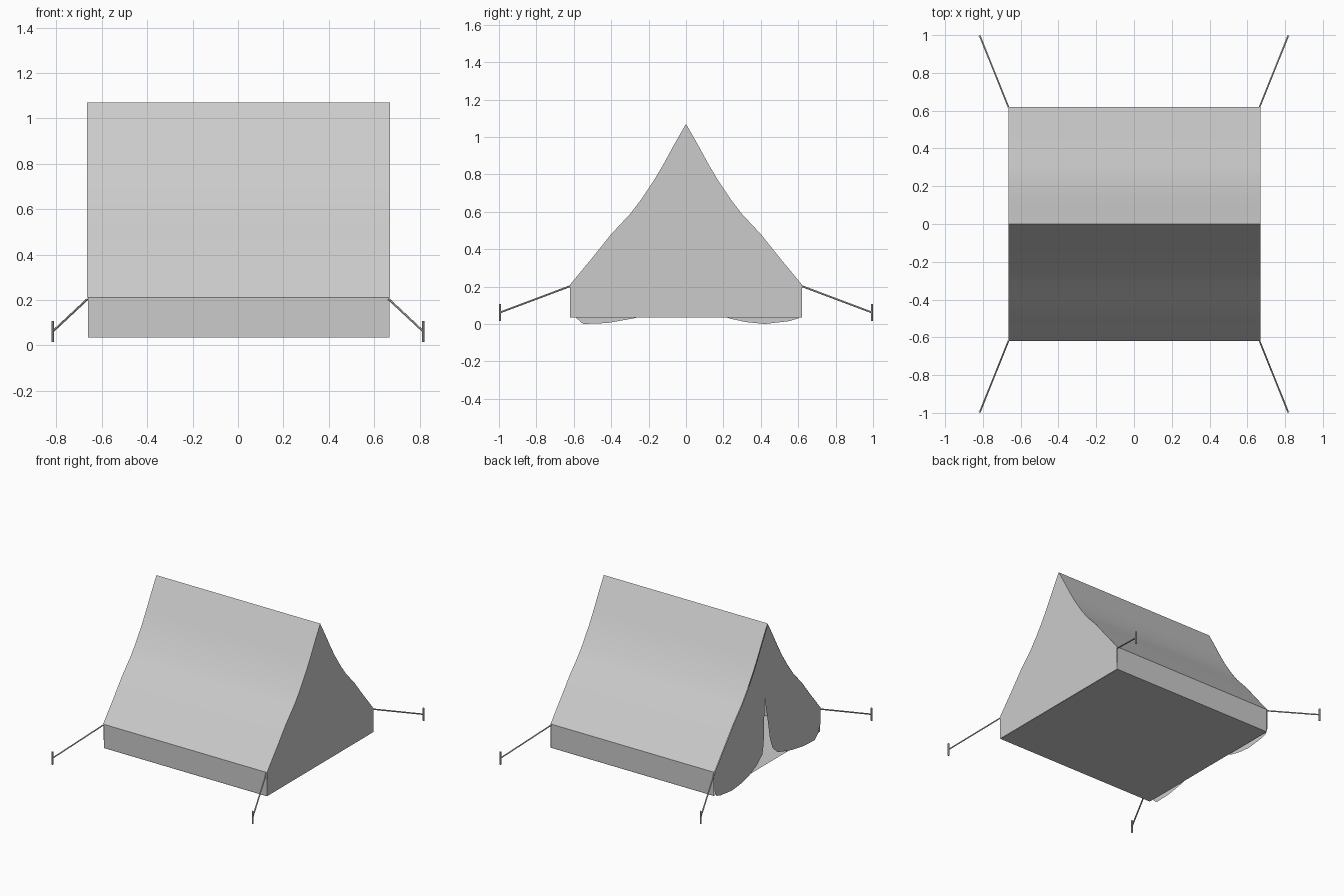
import bpy
from mathutils import Vector

if "Cube" in bpy.data.objects:
    bpy.data.objects.remove(bpy.data.objects["Cube"])

# Half of the sagging roof profile (y, z), from ridge to eave
HALF = [(0, 1.07), (0.06, 0.965), (0.12, 0.855), (0.17, 0.77), (0.24, 0.665),
        (0.30, 0.587), (0.40, 0.48), (0.50, 0.355), (0.62, 0.21)]


def mesh_object(name, verts, faces, smooth=False):
    me = bpy.data.meshes.new(name)
    me.from_pydata(verts, [], faces)
    me.update()
    ob = bpy.data.objects.new(name, me)
    bpy.context.collection.objects.link(ob)
    if smooth:
        bpy.ops.object.select_all(action='DESELECT')
        ob.select_set(True)
        bpy.context.view_layer.objects.active = ob
        bpy.ops.object.shade_smooth_by_angle(angle=0.5)
    return ob


def strip(name, profile, x0, x1, smooth=False):
    """Sheet made by sweeping a (y, z) profile along x."""
    n = len(profile)
    verts = [(x, y, z) for x in (x0, x1) for y, z in profile]
    faces = [(i, i + n, i + n + 1, i + 1) for i in range(n - 1)]
    return mesh_object(name, verts, faces, smooth)


def panel(name, outline, x):
    """Flat sheet in the yz plane."""
    return mesh_object(name, [(x, y, z) for y, z in outline],
                       [tuple(range(len(outline)))])


def rod(name, a, b, radius, sides=6):
    a, b = Vector(a), Vector(b)
    d = b - a
    bpy.ops.mesh.primitive_cylinder_add(
        vertices=sides, radius=radius, depth=d.length, location=(a + b) / 2,
        rotation=d.to_track_quat('Z', 'Y').to_euler())
    bpy.context.object.name = name


mirror = [(-y, z) for y, z in HALF]

# Roof, side walls and floor
strip("roof", mirror[::-1] + HALF[1:], -0.665, 0.67, True)
for s, side in ((-1, "front"), (1, "back")):
    strip(side + "_wall", [(s * 0.62, 0.21), (s * 0.618, 0.035)], -0.66, 0.668)
strip("floor", [(-0.62, 0.035), (0.62, 0.035)], -0.66, 0.668)

# Closed end
panel("closed_end", mirror[::-1] + HALF[1:] + [(0.62, 0.035), (-0.62, 0.035)], 0.67)

# Door flaps with a narrow opening and drooping hems
panel("door_flap_back",
      HALF + [(0.62, 0.07), (0.60, 0.03), (0.55, 0.015), (0.42, 0.0), (0.32, 0.01),
              (0.23, 0.03), (0.13, 0.075), (0.065, 0.13), (0.05, 0.2),
              (0.04, 0.5), (0.04, 0.78)], -0.668)
panel("door_flap_front",
      mirror + [(-0.62, 0.10), (-0.59, 0.035), (-0.55, 0.0), (-0.42, 0.005),
                (-0.28, 0.03), (-0.12, 0.075), (-0.06, 0.13), (-0.03, 0.21),
                (0.0, 0.38), (0.038, 0.56), (0.04, 0.78)], -0.663)

# Guy ropes and pegs at the four corners
for sx in (-1, 1):
    for sy in (-1, 1):
        tag = ("left" if sx < 0 else "right") + ("_front" if sy < 0 else "_back")
        rod("rope_" + tag, (sx * 0.665, sy * 0.62, 0.202),
            (sx * 0.815, sy * 0.993, 0.062), 0.005)
        rod("peg_" + tag, (sx * 0.816, sy * 0.994, 0.015),
            (sx * 0.816, sy * 0.994, 0.108), 0.006, 8)
